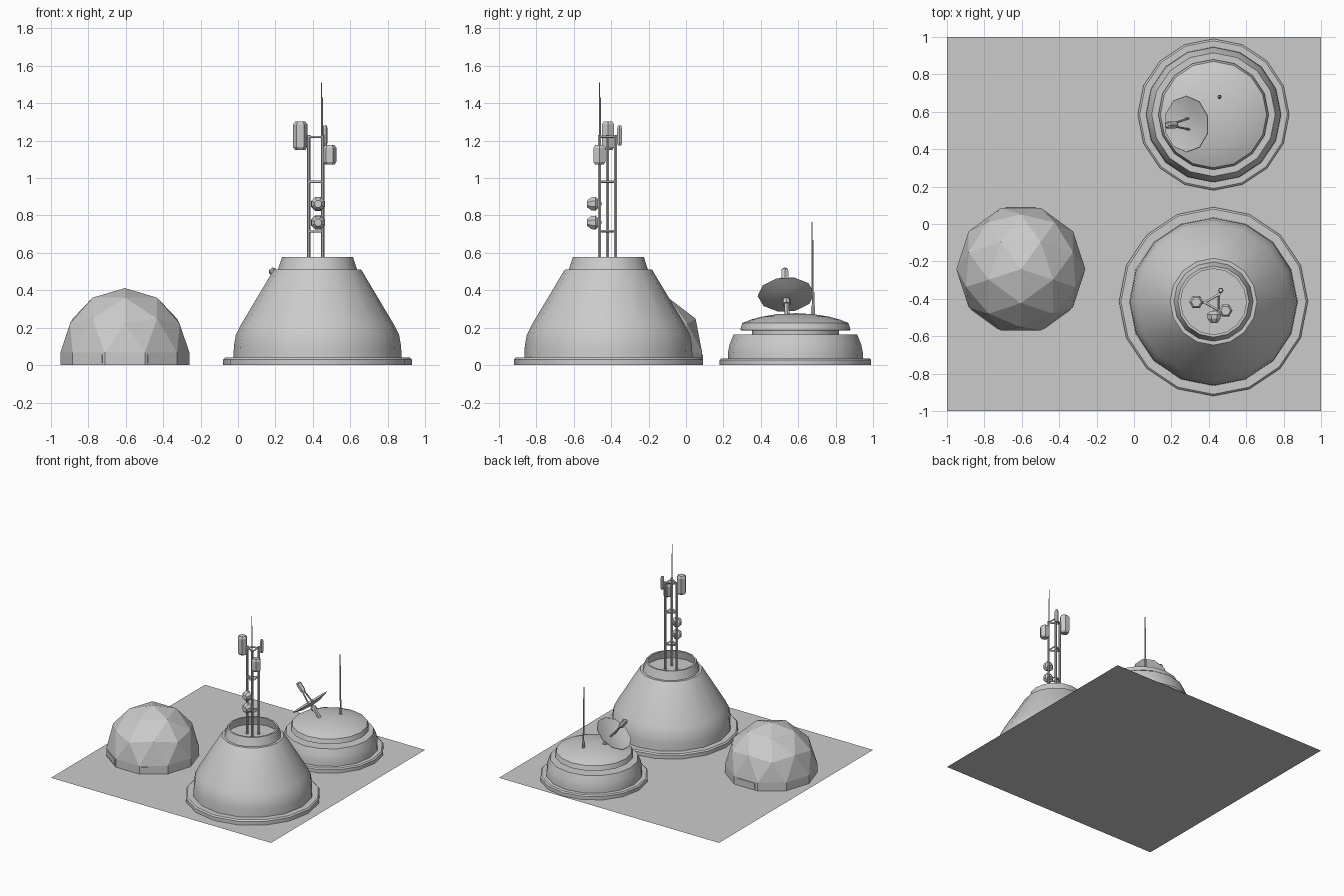
import bpy, bmesh, math
from mathutils import Vector

if "Cube" in bpy.data.objects:
    bpy.data.objects.remove(bpy.data.objects["Cube"])

grey = bpy.data.materials.new("plain_grey")
grey.diffuse_color = (0.6, 0.6, 0.6, 1)
grey.use_nodes = True
grey.node_tree.nodes["Principled BSDF"].inputs["Base Color"].default_value = grey.diffuse_color


def finish(name, bm, smooth=True):
    bmesh.ops.recalc_face_normals(bm, faces=bm.faces)
    me = bpy.data.meshes.new(name)
    bm.to_mesh(me)
    bm.free()
    me.materials.append(grey)
    ob = bpy.data.objects.new(name, me)
    bpy.context.collection.objects.link(ob)
    if smooth:
        bpy.ops.object.select_all(action='DESELECT')
        ob.select_set(True)
        bpy.context.view_layer.objects.active = ob
        bpy.ops.object.shade_smooth_by_angle(angle=math.radians(28))
    return ob


def lathe(name, origin, profile, sides=16, axis=(0, 0, 1), smooth=True, spin=0.0):
    """Revolve (radius, height) points around an axis; ends are capped or pointed."""
    bm = bmesh.new()
    rot = Vector((0, 0, 1)).rotation_difference(Vector(axis))
    rings = []
    for r, h in profile:
        n = sides if r > 1e-5 else 1
        rings.append([bm.verts.new(Vector(origin) + rot @ Vector((
            r * math.cos(math.tau * i / sides + spin),
            r * math.sin(math.tau * i / sides + spin), h))) for i in range(n)])
    for a, b in zip(rings, rings[1:]):
        for i in range(sides):
            j = (i + 1) % sides
            quad = [a[i % len(a)], a[j % len(a)], b[j % len(b)], b[i % len(b)]]
            bm.faces.new(list(dict.fromkeys(quad)))
    for ring in (rings[0], rings[-1]):
        if len(ring) > 2:
            bm.faces.new(ring)
    return finish(name, bm, smooth)


def rod(name, a, b, r, sides=6, r2=None):
    d = Vector(b) - Vector(a)
    return lathe(name, a, [(r, 0), (r if r2 is None else r2, d.length)], sides, d.normalized(), False)


# ground plate
bm = bmesh.new()
bmesh.ops.create_grid(bm, x_segments=1, y_segments=1, size=1)
finish("ground_plate", bm, False)

# conical tower building
C = (0.425, -0.415, 0)
lathe("tower_base", C, [(0.505, 0), (0.505, 0.03), (0.495, 0.04), (0.44, 0.04)])
lathe("tower_body", C, [(0.45, 0.03), (0.447, 0.1), (0.437, 0.16), (0.41, 0.215), (0.237, 0.505),
                        (0.232, 0.51), (0.212, 0.51), (0.19, 0.577), (0.176, 0.577),
                        (0.19, 0.51), (0, 0.51)])

# lattice mast on the tower
legs = [(0.378, -0.42), (0.453, -0.463), (0.453, -0.377)]
for i, (x, y) in enumerate(legs):
    rod(f"mast_leg_{i}", (x, y, 0.5), (x, y, 1.23), 0.009)
    x2, y2 = legs[(i + 1) % 3]
    for z in (0.715, 0.98, 1.22):
        rod(f"mast_brace_{i}", (x, y, z), (x2, y2, z), 0.007, 4)
rod("mast_whip_lower", (0.449, -0.46, 1.22), (0.449, -0.46, 1.43), 0.005)
rod("mast_whip_upper", (0.447, -0.462, 1.42), (0.447, -0.462, 1.51), 0.0025)


def pod(name, x, y, z0, z1, r):
    h = z1 - z0
    lathe(name, (x, y, z0), [(r * 0.7, 0), (r, 0.015), (r, h - 0.015), (r * 0.7, h)], 6, smooth=False)


pod("antenna_pod_left", 0.333, -0.417, 1.15, 1.302, 0.038)
pod("antenna_pod_right", 0.49, -0.463, 1.072, 1.176, 0.037)
pod("antenna_pod_back", 0.464, -0.355, 1.175, 1.28, 0.015)
for x, y, z in ((0.35, -0.419, 1.22), (0.47, -0.463, 1.12), (0.46, -0.365, 1.22)):
    near = min(legs, key=lambda p: (p[0] - x) ** 2 + (p[1] - y) ** 2)
    rod("pod_bracket", (x, y, z), (near[0], near[1], z), 0.006, 4)
for z in (0.762, 0.862):
    lathe("mast_drum", (0.428, -0.465, z), [(0.02, 0), (0.04, 0.018), (0.038, 0.04), (0.02, 0.064)],
          8, (0, -1, 0), False, math.pi / 8)
    rod("drum_bracket", (0.428, -0.47, z), (0.44, -0.455, z), 0.01, 4)

# geodesic dome: upper half of an icosphere on a short wall
D, R, Z = Vector((-0.605, -0.242, 0)), 0.345, 0.067
bm = bmesh.new()
bmesh.ops.create_icosphere(bm, subdivisions=2, radius=R)
bmesh.ops.delete(bm, geom=[v for v in bm.verts if v.co.z < -0.01], context='VERTS')
rim = [e for e in bm.edges if e.is_boundary]
ext = bmesh.ops.extrude_edge_only(bm, edges=rim)["geom"]
for v in bm.verts:
    v.co.z += Z
for v in ext:
    if isinstance(v, bmesh.types.BMVert):
        v.co.z = 0
ob = finish("geodesic_dome", bm, False)
ob.location = D
ob.rotation_euler.z = math.radians(-18)


# dome wall plates
def plate(name, deg, offset, width):
    bm = bmesh.new()
    bmesh.ops.create_cube(bm, size=1)
    for v in bm.verts:
        v.co = Vector((v.co.x * 0.009 + R * math.cos(math.pi / 10),
                       v.co.y * width + offset, v.co.z * 0.048 + 0.034))
    p = finish(name, bm, False)
    p.location = D
    p.rotation_euler.z = math.radians(deg)


plate("dome_window_right", -54, 0, 0.18)
plate("dome_window_left", -126, 0, 0.18)
plate("dome_door_a", 90, 0.042, 0.08)
plate("dome_door_b", 90, -0.042, 0.08)

# round station building with saucer roof
S = (0.425, 0.585, 0)
lathe("station_base", S, [(0.405, 0), (0.405, 0.028), (0.395, 0.036), (0.35, 0.036)])
lathe("station_wall", S, [(0.362, 0.03), (0.36, 0.07), (0.352, 0.11), (0.33, 0.165), (0, 0.165)])
lathe("station_neck", S, [(0.232, 0.16), (0.232, 0.19)])
lathe("saucer_roof", S, [(0.285, 0.184), (0.295, 0.188), (0.284, 0.225), (0.24, 0.243), (0.18, 0.259),
                         (0.1, 0.272), (0, 0.278)])

# roof whip antenna
lathe("roof_antenna_foot", (0.457, 0.68, 0.25), [(0.012, 0), (0.012, 0.06), (0.007, 0.08), (0.007, 0.14)], 6, smooth=False)
rod("roof_whip_lower", (0.457, 0.677, 0.38), (0.457, 0.677, 0.67), 0.004)
rod("roof_whip_upper", (0.457, 0.673, 0.38), (0.457, 0.673, 0.765), 0.003)

# tilted dish with feed horn, struts and mount
n = Vector((-0.61, -0.04, 0.79)).normalized()
c = Vector((0.285, 0.535, 0.372))
lathe("dish", c, [(0, -0.022), (0.08, -0.015), (0.152, 0.006), (0.15, 0.009), (0.08, -0.009), (0, -0.016)],
      10, n, True, 0.3)
lathe("feed_horn", c + n * 0.1, [(0.017, 0), (0.021, 0.015), (0.021, 0.07), (0.012, 0.08)], 6, n, False)
side = n.cross(Vector((0, 0, 1))).normalized()
for s in (-0.03, 0.03):
    rod("feed_strut", c + side * s - n * 0.015, c + side * s * 0.3 + n * 0.11, 0.006)
rod("dish_mount", c - n * 0.015, c - n * 0.15, 0.014)
lathe("dish_mount_joint", c - n * 0.06, [(0.022, 0), (0.022, 0.03)], 8, n, False)
